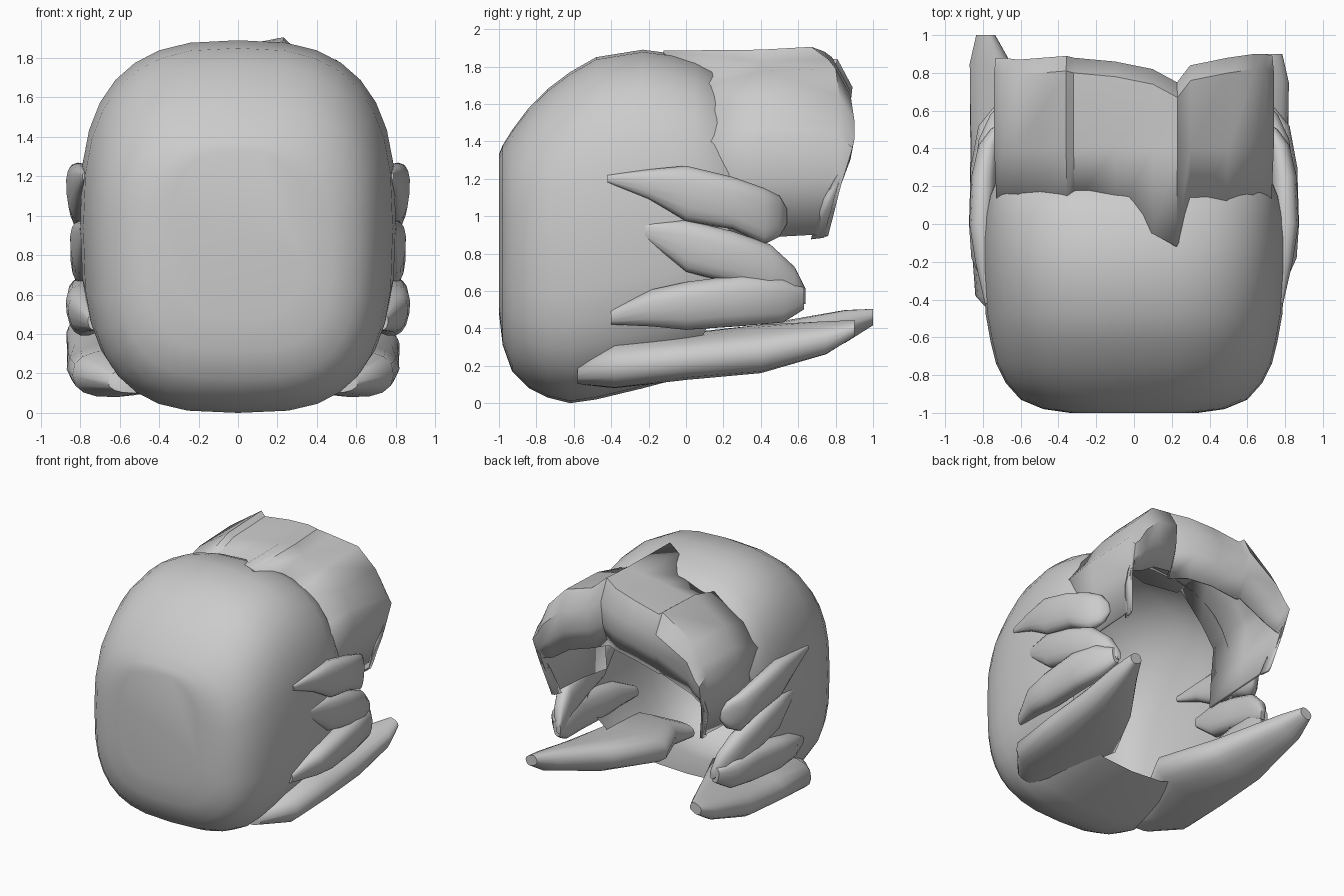
import bpy, bmesh, math
from mathutils import Vector

if "Cube" in bpy.data.objects:
    bpy.data.objects.remove(bpy.data.objects["Cube"])


def make(name, bm, angle=50):
    bmesh.ops.recalc_face_normals(bm, faces=bm.faces)
    me = bpy.data.meshes.new(name)
    bm.to_mesh(me)
    bm.free()
    ob = bpy.data.objects.new(name, me)
    bpy.context.collection.objects.link(ob)
    bpy.context.view_layer.objects.active = ob
    ob.select_set(True)
    bpy.ops.object.shade_smooth_by_angle(angle=math.radians(angle))
    ob.select_set(False)
    return ob


def loft(rows, closed, cap_start=False, cap_end=False):
    bm = bmesh.new()
    vr = [[bm.verts.new(p) for p in r] for r in rows]
    n = len(rows[0])
    for a, b in zip(vr, vr[1:]):
        for i in range(n if closed else n - 1):
            j = (i + 1) % n
            bm.faces.new((a[i], a[j], b[j], b[i]))
    if cap_start:
        bm.faces.new(vr[0])
    if cap_end:
        bm.faces.new(vr[-1])
    return bm


def spow(v, p):
    return math.copysign(abs(v) ** p, v)


# hollow rounded shell: superellipse rings along y, lower front cut away at a slant
shell = [  # y, half width, bottom z, top z
    (-1.0, .34, .48, 1.33), (-.98, .48, .31, 1.38), (-.93, .60, .17, 1.46),
    (-.84, .68, .08, 1.58), (-.74, .73, .03, 1.68), (-.62, .76, 0, 1.77),
    (-.48, .785, .02, 1.85), (-.23, .80, .08, 1.89), (-.08, .80, .12, 1.87),
    (.05, .79, .16, 1.835), (.15, .77, .2, 1.79), (.23, .735, .24, 1.70)]
rows = []
for y, hx, z0, z1 in shell:
    ring = []
    for i in range(32):
        t = 2 * math.pi * i / 32
        e = 2 / 2.75 if 0 < i < 16 else 2 / 3
        ring.append((hx * spow(math.cos(t), e), y,
                     (z0 + z1) / 2 + (z1 - z0) / 2 * spow(math.sin(t), e)))
    rows.append(ring)
bm = loft(rows, True, cap_start=True)
bmesh.ops.bisect_plane(bm, geom=bm.verts[:] + bm.edges[:] + bm.faces[:],
                       plane_co=(0, -.02, .14), plane_no=Vector((0, .5, -.25)),
                       clear_outer=True)
make("back_shell", bm)

# front canopy: columns run forward over the top and curl down at the front
columns = [  # x, top z, back y, front y, drop
    (-.66, .90, .1, .76, .02), (-.72, 1.2, .05, .82, .1), (-.74, 1.44, .05, .88, .25),
    (-.70, 1.50, .05, .88, .3), (-.62, 1.66, .05, .87, .42), (-.36, 1.84, .1, .89, .5),
    (-.32, 1.81, .1, .88, .48), (-.1, 1.85, 0, .86, .48), (.1, 1.88, -.05, .82, .5),
    (.23, 1.905, -.12, .75, .54), (.30, 1.84, 0, .84, .48), (.5, 1.79, .05, .88, .48),
    (.64, 1.64, .05, .90, .42), (.70, 1.50, .05, .90, .3), (.74, 1.44, .05, .89, .25),
    (.72, 1.2, .05, .83, .1), (.66, .90, .1, .76, .02)]
rows = []
for x, z, yb, yf, d in columns:
    back = .02 if yb < 0 else (.1 if z > 1.6 else .05)
    rows.append([(x * .98, yb, z - back), (x, .4, z - .015), (x, yf - .08, z),
                 (x * .99, yf, z - .3 * d), (x * .97, yf - .02, z - .65 * d),
                 (x * .95, yf - .09, z - d)])
canopy = make("front_canopy", loft(rows, False), 40)
sol = canopy.modifiers.new("thickness", 'SOLIDIFY')
sol.thickness = .02
sol.offset = -1

# side locks: flattened tapering blades, mirrored to both sides
locks = {  # name: stations of y, x, z, half thickness, half height, tilt
    "upper_lock": [(-.42, .77, 1.2, .02, .02, 5), (-.2, .79, 1.17, .05, .08, 5),
                   (0, .80, 1.12, .07, .15, 5), (.25, .79, 1.07, .07, .14, 5),
                   (.42, .76, 1.0, .06, .15, 5), (.5, .72, 1.0, .04, .11, 5),
                   (.54, .69, 1.0, .015, .04, 5)],
    "middle_lock": [(-.22, .78, .92, .02, .04, 5), (0, .78, .84, .07, .14, 5),
                    (.25, .77, .78, .08, .14, 5), (.45, .75, .71, .07, .14, 5),
                    (.58, .71, .63, .05, .1, 5), (.64, .68, .57, .02, .04, 5)],
    "lower_lock": [(-.4, .73, .46, .03, .04, 10), (-.18, .77, .51, .09, .1, 10),
                   (0, .78, .52, .09, .13, 10), (.3, .77, .55, .09, .14, 10),
                   (.52, .74, .55, .08, .12, 10), (.63, .70, .56, .03, .06, 10)],
    # broad bands sweeping forward from the floor of the shell
    "bottom_lock": [(-.58, .52, .16, .06, .14, -90), (-.38, .62, .2, .12, .22, -88),
                    (0, .54, .25, .12, .33, -85), (.4, .64, .29, .12, .23, -80),
                    (.75, .76, .35, .08, .11, -70), (.9, .785, .40, .04, .05, -65)],
}
for name, stations in locks.items():
    for side, sx in (("right", 1), ("left", -1)):
        rows = []
        for y, x, z, th, h, tilt in stations:
            s, c = math.sin(math.radians(tilt)), math.cos(math.radians(tilt))
            if name == "bottom_lock":
                if sx > 0:
                    x -= .05                  # the right one sits closer in
                elif y > .7:
                    y, z = y + .1, z + .06    # the left one reaches further
            ring = []
            for i in range(16):
                t = 2 * math.pi * i / 16
                u, v = th * spow(math.cos(t), .8), h * spow(math.sin(t), .8)
                ring.append((sx * (x + u * c + v * s), y, z - u * s + v * c))
            rows.append(ring)
        make(f"{name}_{side}", loft(rows, True, True, True))
